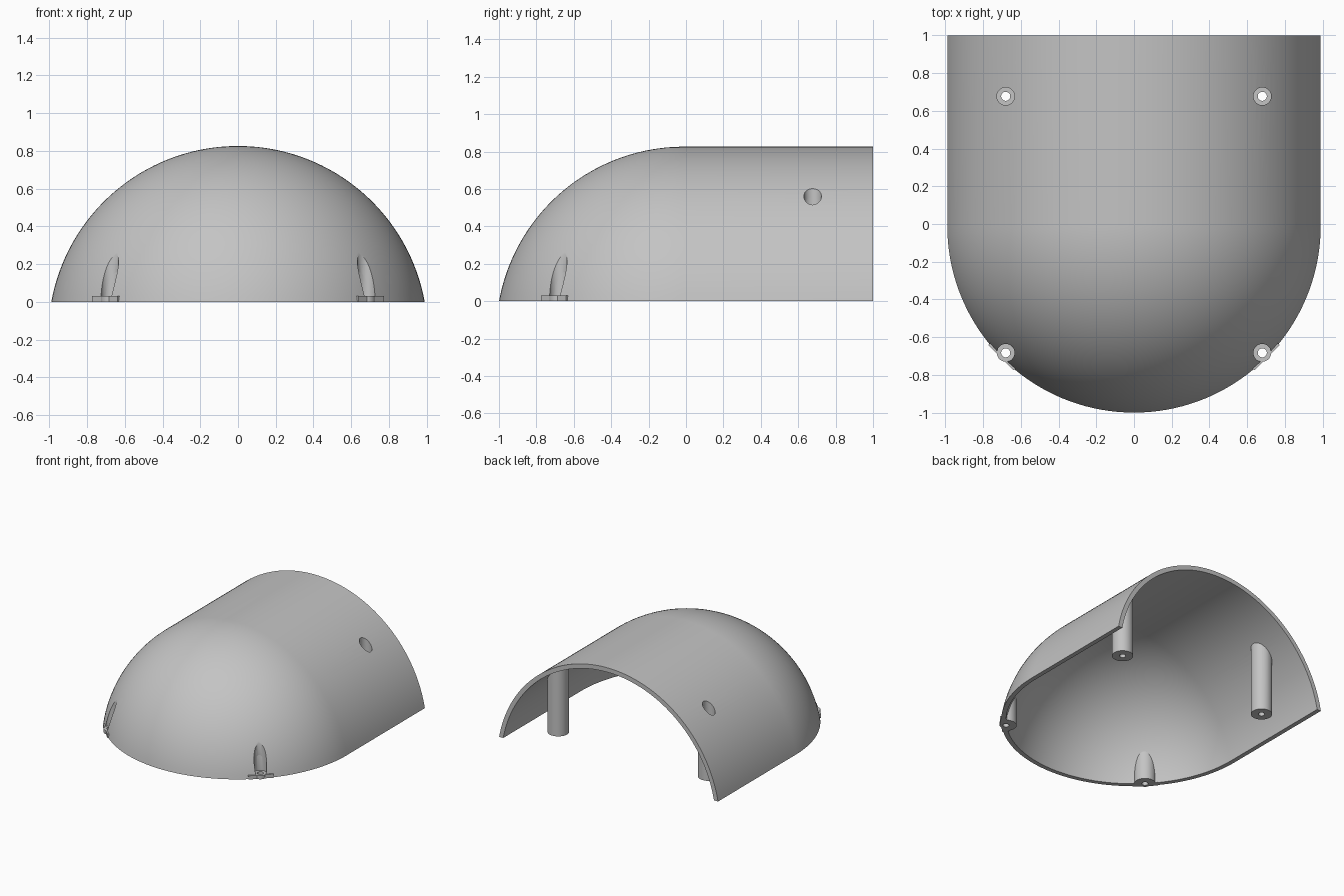
import bpy, bmesh
from math import pi, sin, cos, asin, radians
from mathutils import Matrix, Vector

if "Cube" in bpy.data.objects:
    bpy.data.objects.remove(bpy.data.objects["Cube"])

RADIUS, CENTRE_Z, CENTRE_Y, WALL, BACK = 1.006, -0.18, -0.01, 0.036, 1.0
LEVELS, ARC = 40, 72
POST_R, BORE_R, HOLE_R, FLOOR = 0.08, 0.047, 0.024, 0.03
POSTS = [(sx * 0.68, y) for y in (0.677, -0.683) for sx in (1, -1)]

grey = bpy.data.materials.new("plain grey")
grey.use_nodes = True
grey.diffuse_color = (0.55, 0.55, 0.55, 1)
grey.node_tree.nodes["Principled BSDF"].inputs["Base Color"].default_value = grey.diffuse_color


def make(name, bm):
    bmesh.ops.remove_doubles(bm, verts=bm.verts, dist=1e-5)
    bmesh.ops.recalc_face_normals(bm, faces=bm.faces)
    mesh = bpy.data.meshes.new(name)
    bm.to_mesh(mesh)
    bm.free()
    mesh.materials.append(grey)
    obj = bpy.data.objects.new(name, mesh)
    bpy.context.collection.objects.link(obj)
    return obj


def skin(bm, radius):
    """U-shaped outlines stacked from the floor up to the ridge."""
    low = asin(-CENTRE_Z / radius)
    rows = []
    for j in range(LEVELS + 1):
        a = low + (pi / 2 - low) * j / LEVELS
        r, z = radius * cos(a), CENTRE_Z + radius * sin(a)
        pts = [(r, BACK)]
        pts += [(r * cos(pi * i / ARC), CENTRE_Y - r * sin(pi * i / ARC)) for i in range(ARC + 1)]
        pts.append((-r, BACK))
        rows.append([bm.verts.new((x, y, z)) for x, y in pts])
    for lower, upper in zip(rows, rows[1:]):
        strip(bm, lower, upper)
    return rows


def strip(bm, a, b):
    for i in range(len(a) - 1):
        bm.faces.new((a[i], a[i + 1], b[i + 1], b[i]))


def column(rows, i):
    return [row[i] for row in rows]


def cylinder(bm, x, y, r, z0, z1):
    bmesh.ops.create_cone(bm, cap_ends=True, segments=48, radius1=r, radius2=r, depth=z1 - z0,
                          matrix=Matrix.Translation((x, y, (z0 + z1) / 2)))


def boolean(obj, tool, operation):
    mod = obj.modifiers.new(operation.lower(), 'BOOLEAN')
    mod.operation, mod.object, mod.solver = operation, tool, 'EXACT'
    bpy.context.view_layer.objects.active = obj
    bpy.ops.object.modifier_apply(modifier=mod.name)


# Thin domed shell, open at the back and underneath
bm = bmesh.new()
outer, inner = skin(bm, RADIUS), skin(bm, RADIUS - WALL)
strip(bm, outer[0], inner[0])
for end in (0, -1):
    strip(bm, column(outer, end), column(inner, end))
shell = make("domed_shell", bm)

# Solid dome that trims the tops of the posts
bm = bmesh.new()
rows = skin(bm, RADIUS - WALL / 2)
bm.faces.new(rows[0])
bm.faces.new(column(rows, 0) + column(rows, -1)[-2::-1])
trimmer = make("post_trimmer", bm)

# Screw posts hanging from the shell
bm = bmesh.new()
for x, y in POSTS:
    cylinder(bm, x, y, POST_R, 0, 0.95)
posts = make("screw_posts", bm)
boolean(posts, trimmer, 'INTERSECT')

# Stepped cutter: wide bore above, narrow screw hole below
bm = bmesh.new()
profile = [(0, -0.1), (HOLE_R, -0.1), (HOLE_R, FLOOR), (BORE_R, FLOOR), (BORE_R, 1.2), (0, 1.2)]
for x, y in POSTS:
    verts = [bm.verts.new((x + r, y, z)) for r, z in profile]
    edges = [bm.edges.new(pair) for pair in zip(verts, verts[1:])]
    bmesh.ops.spin(bm, geom=verts + edges, cent=(x, y, 0), axis=(0, 0, 1),
                   angle=2 * pi, steps=48, use_merge=True)
cutter = make("screw_bore_cutter", bm)

# Small foot plates and washers where the front posts break the outline
feet = []
for x, y in POSTS[2:]:
    side = "left" if x > 0 else "right"
    out = Vector((x, y, 0)).normalized()
    bm = bmesh.new()
    turn = Matrix.Rotation(out.to_2d().angle_signed(Vector((1, 0))), 4, 'Z')
    place = Matrix.Translation(out * 0.975 + Vector((0, 0, FLOOR / 2)))
    size = Matrix.Diagonal((0.05, 0.19, FLOOR, 1))
    bmesh.ops.create_cube(bm, size=1, matrix=place @ turn @ size)
    feet.append(make("front_foot_plate_" + side, bm))
    bm = bmesh.new()
    cylinder(bm, x, y, BORE_R, 0, FLOOR)
    feet.append(make("front_washer_" + side, bm))

parts = [shell, posts] + feet
for part in parts:
    boolean(part, cutter, 'DIFFERENCE')
for helper in (trimmer, cutter):
    bpy.data.objects.remove(helper)

# Smooth curves with crisp rims
for part in parts:
    bpy.ops.object.select_all(action='DESELECT')
    part.select_set(True)
    bpy.context.view_layer.objects.active = part
    bpy.ops.object.shade_smooth_by_angle(angle=radians(30))
